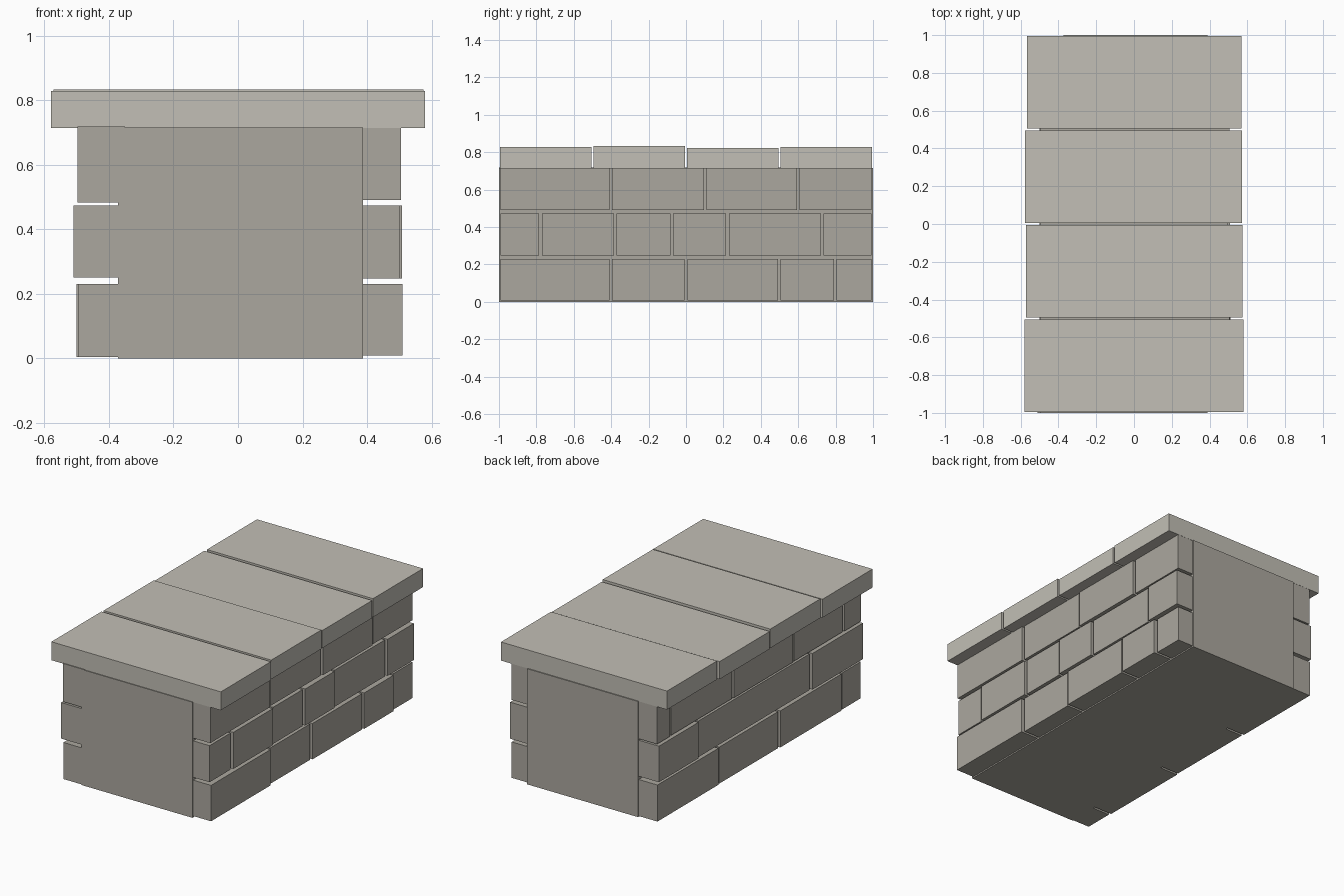
import bpy
import bmesh
from mathutils import Matrix, Vector

if "Cube" in bpy.data.objects:
    bpy.data.objects.remove(bpy.data.objects["Cube"])


def material(name, colour):
    mat = bpy.data.materials.new(name)
    mat.diffuse_color = (*colour, 1)
    mat.use_nodes = True
    mat.node_tree.nodes["Principled BSDF"].inputs["Base Color"].default_value = mat.diffuse_color
    return mat


STONE = material("wall_stone", (0.41, 0.39, 0.345))
CAP = material("cap_stone", (0.54, 0.52, 0.465))


def box(name, x, y, z, mat=STONE):
    """Make a flat-faced block from its (min, max) extents."""
    bm = bmesh.new()
    bmesh.ops.create_cube(bm, size=1)
    size = Vector((x[1] - x[0], y[1] - y[0], z[1] - z[0]))
    centre = Vector((sum(x), sum(y), sum(z))) / 2
    bm.transform(Matrix.Translation(centre) @ Matrix.Diagonal(size.to_4d()))
    mesh = bpy.data.meshes.new(name)
    bm.to_mesh(mesh)
    bm.free()
    mesh.materials.append(mat)
    obj = bpy.data.objects.new(name, mesh)
    bpy.context.collection.objects.link(obj)
    return obj


GAP = 0.014
X_IN = {1: 0.385, -1: 0.37}


def course(name, side, z, joints, reach, y_start, y_end=0.993):
    """Lay one row of facing stones; reach is each stone's outer distance."""
    edges = [y_start - GAP / 2] + joints + [y_end + GAP / 2]
    for i, (a, b) in enumerate(zip(edges, edges[1:])):
        xs = sorted((side * (X_IN[side] - 0.02), side * reach[i % len(reach)]))
        box(f"{name}_{i + 1}", xs, (a + GAP / 2, b - GAP / 2), z)


# Solid wall core
box("wall_core", (-0.372, 0.388), (-1, 1), (0, 0.715))

# Facing stones on the right
course("right_bottom_stone", 1, (0.008, 0.23), [-0.403, 0, 0.498, 0.797],
       [0.51, 0.497, 0.505], -0.992)
course("right_middle_stone", 1, (0.247, 0.473), [-0.778, -0.378, -0.076, 0.222, 0.728],
       [0.5, 0.508], -0.992)
course("right_top_stone", 1, (0.49, 0.716), [-0.403, 0.103, 0.6],
       [0.505, 0.498], -0.992)

# Facing stones on the left, flush with the front of the core
course("left_bottom_stone", -1, (0.004, 0.23), [-0.81, -0.2, 0.39],
       [0.495, 0.5], -1)
course("left_middle_stone", -1, (0.25, 0.473), [-0.5, 0.6],
       [0.51, 0.5], -1)
course("left_top_stone", -1, (0.482, 0.718), [-0.83, -0.34, 0.25, 0.86],
       [0.498, 0.495], -1)

# Overhanging capstones with slightly uneven widths and heights
caps = [(-0.58, 0.579, 0.828), (-0.572, 0.574, 0.832),
        (-0.576, 0.572, 0.823), (-0.566, 0.57, 0.829)]
for i, (left, right, top) in enumerate(caps):
    y = -0.995 + 0.5 * i
    box(f"capstone_{i + 1}", (left, right), (y, y + 0.489), (0.714, top), CAP)
